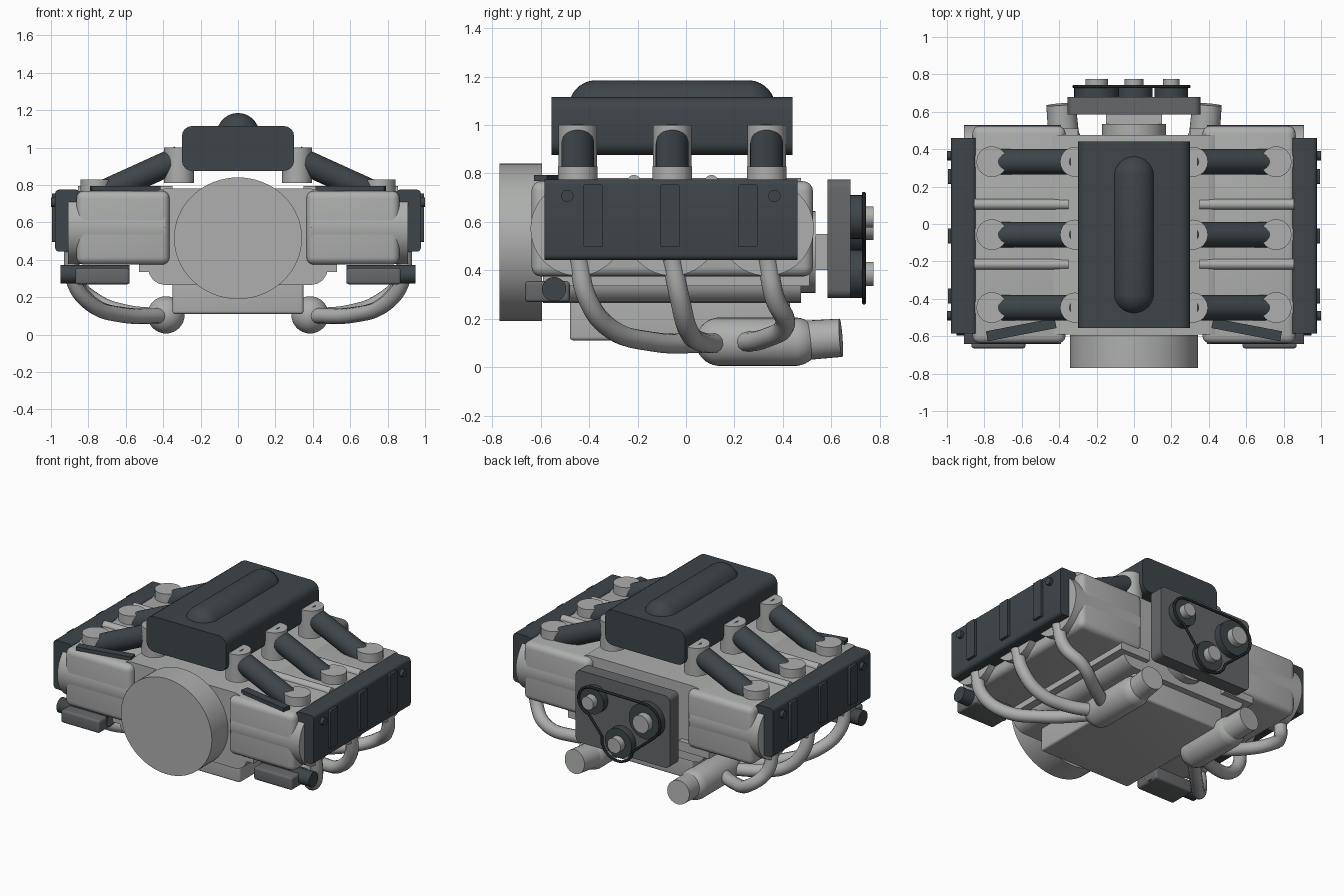
import bpy, bmesh, math
from mathutils import Vector, Matrix

cube = bpy.data.objects.get("Cube")
if cube:
    bpy.data.objects.remove(cube, do_unlink=True)


def material(name, rgb):
    m = bpy.data.materials.new(name)
    m.use_nodes = True
    m.diffuse_color = (*rgb, 1)
    m.node_tree.nodes["Principled BSDF"].inputs["Base Color"].default_value = (*rgb, 1)
    return m


ALLOY = material("light alloy grey", (0.42, 0.43, 0.42))
DARK = material("dark slate", (0.048, 0.06, 0.068))
MID = material("mid grey", (0.13, 0.135, 0.14))
BELT = material("belt black", (0.015, 0.018, 0.02))
parts = []


def finish(name, bm, mat):
    bmesh.ops.recalc_face_normals(bm, faces=bm.faces)
    me = bpy.data.meshes.new(name)
    bm.to_mesh(me)
    bm.free()
    me.materials.append(mat)
    ob = bpy.data.objects.new(name, me)
    bpy.context.collection.objects.link(ob)
    parts.append(ob)
    return ob


def box(name, xs, ys, zs, mat, bevel=0, axis=None, segs=4):
    """Box from ranges; bevels every edge or only those along one axis."""
    bm = bmesh.new()
    bmesh.ops.create_cube(bm, size=1)
    for v in bm.verts:
        v.co = [(r[0] + r[1]) / 2 + c * abs(r[1] - r[0]) for r, c in zip((xs, ys, zs), v.co)]
    if bevel:
        edges = [e for e in bm.edges if axis is None or
                 abs((e.verts[0].co - e.verts[1].co).normalized()[axis]) > 0.9]
        bmesh.ops.bevel(bm, geom=edges, offset=bevel, segments=segs, profile=0.5, affect="EDGES")
    return finish(name, bm, mat)


def rod(name, a, b, r, mat, r2=None, segs=32):
    """Cylinder or cone between two points."""
    a, b = Vector(a), Vector(b)
    bm = bmesh.new()
    turn = (b - a).to_track_quat("Z", "Y").to_matrix().to_4x4()
    bmesh.ops.create_cone(bm, cap_ends=True, segments=segs, radius1=r,
                          radius2=r if r2 is None else r2, depth=(b - a).length,
                          matrix=Matrix.Translation((a + b) / 2) @ turn)
    return finish(name, bm, mat)


def capsule(name, x, y0, y1, z, r, mat):
    """Capsule along y, from a sphere split at its equator."""
    bm = bmesh.new()
    bmesh.ops.create_uvsphere(bm, u_segments=32, v_segments=17, radius=r,
                              matrix=Matrix.Rotation(math.pi / 2, 4, "X"))
    for v in bm.verts:
        v.co += Vector((x, y1 - r if v.co.y > 0 else y0 + r, z))
    return finish(name, bm, mat)


def tube(name, points, r, mat, closed=False):
    """Round tube along a smooth path, or a straight-sided closed loop."""
    cu = bpy.data.curves.new(name, "CURVE")
    cu.dimensions = "3D"
    cu.bevel_depth, cu.bevel_resolution, cu.resolution_u = r, 4, 8
    cu.use_fill_caps = True
    if closed:
        sp = cu.splines.new("POLY")
        sp.points.add(len(points) - 1)
        for p, co in zip(sp.points, points):
            p.co = (*co, 1)
        sp.use_cyclic_u = True
    else:
        sp = cu.splines.new("BEZIER")
        sp.bezier_points.add(len(points) - 1)
        for p, co in zip(sp.bezier_points, points):
            p.co = co
            p.handle_left_type = p.handle_right_type = "AUTO"
    cu.materials.append(mat)
    ob = bpy.data.objects.new(name, cu)
    bpy.context.collection.objects.link(ob)
    parts.append(ob)


# Crankcase, sump and rear hub
box("crankcase", (-0.48, 0.48), (-0.59, 0.475), (0.265, 0.78), ALLOY, 0.09, 1)
box("sump", (-0.35, 0.35), (-0.48, 0.43), (0.11, 0.32), ALLOY, 0.015)
rod("rear_hub", (0, 0.46, 0.475), (0, 0.535, 0.475), 0.17, ALLOY)

# Flywheel housing with a fanned, fully smooth face
bm = bmesh.new()
bmesh.ops.create_cone(bm, cap_ends=True, cap_tris=True, segments=64, radius1=0.342,
                      radius2=0.342, depth=0.175, matrix=Matrix.Rotation(math.pi / 2, 4, "X"))
for v in bm.verts:
    v.co = (v.co.x, v.co.y - 0.682, v.co.z * 0.95 + 0.515)
flywheel = finish("flywheel_housing", bm, ALLOY)

# Intake plenum
box("plenum", (-0.3, 0.3), (-0.555, 0.44), (0.875, 1.115), DARK, 0.055, 1)
capsule("plenum_dome", 0, -0.485, 0.37, 1.07, 0.115, DARK)

cylinder_ys = (-0.447, -0.057, 0.333)
header_paths = (
    ((0.89, -0.445, 0.45), (0.88, -0.41, 0.29), (0.79, -0.32, 0.165),
     (0.62, -0.14, 0.105), (0.39, 0.1, 0.1)),
    ((0.89, -0.06, 0.45), (0.87, -0.025, 0.28), (0.76, 0.01, 0.15),
     (0.6, 0.06, 0.105), (0.39, 0.15, 0.1)),
    ((0.89, 0.335, 0.45), (0.87, 0.365, 0.29), (0.76, 0.41, 0.18),
     (0.6, 0.33, 0.12), (0.39, 0.2, 0.1)),
)

for s, side in ((1, "left"), (-1, "right")):
    # Cylinder bank and barrels
    box(side + "_cylinder_bank", (s * 0.366, s * 0.864), (-0.638, 0.524), (0.374, 0.768),
        ALLOY, 0.04)
    box(side + "_lower_rail", (s * 0.3, s * 0.53), (-0.59, 0.51), (0.335, 0.4), ALLOY)
    for y, path in zip(cylinder_ys, header_paths):
        rod(side + "_barrel", (s * 0.39, y, 0.572), (s * 0.91, y, 0.572), 0.195, ALLOY, segs=48)
        # Intake stub, runner and flange
        rod(side + "_intake_stub", (s * 0.315, y, 0.81), (s * 0.315, y, 1.0), 0.08, ALLOY)
        rod(side + "_intake_runner", (s * 0.31, y, 0.943), (s * 0.74, y, 0.748), 0.068, DARK)
        rod(side + "_runner_flange", (s * 0.76, y, 0.75), (s * 0.76, y, 0.828), 0.082, ALLOY)
        # Exhaust header
        tube(side + "_exhaust_header", [(s * x, py, z) for x, py, z in path], 0.041, ALLOY)
    for y in (0.105, -0.215):
        rod(side + "_cross_bar", (s * 0.35, y, 0.765), (s * 0.855, y, 0.765), 0.028, ALLOY)

    # Valve cover with ribs and bolts
    box(side + "_valve_cover", (s * 0.845, s * 0.978), (-0.585, 0.46), (0.443, 0.775), DARK, 0.022, 1)
    for y in (-0.385, -0.065, 0.255):
        box(side + "_cover_rib", (s * 0.95, s * 0.995), (y - 0.04, y + 0.04), (0.495, 0.755),
            DARK, 0.008, 0)
    for y in (-0.49, 0.365):
        rod(side + "_cover_bolt", (s * 0.96, y, 0.707), (s, y, 0.707), 0.025, DARK)

    # Front bracket bar lying at an angle on the bank
    bar = box(side + "_bracket_bar", (-0.187, 0.187), (-0.027, 0.027), (0.768, 0.793), DARK)
    bar.rotation_euler.z = -s * 0.19
    bar.location = (s * 0.603, -0.565, 0)

    # Pump body and its motor
    box(side + "_pump_body", (s * 0.58, s * 0.87), (-0.665, -0.48), (0.268, 0.355), MID, 0.015)
    rod(side + "_pump_motor", (s * 0.58, -0.545, 0.322), (s * 0.95, -0.545, 0.322), 0.05, DARK)

    # Exhaust collector and tailpipe
    capsule(side + "_collector", s * 0.385, 0.04, 0.55, 0.105, 0.1, ALLOY)
    rod(side + "_tailpipe", (s * 0.375, 0.46, 0.108), (s * 0.39, 0.64, 0.121), 0.082, ALLOY, 0.079)

# Rear accessory case
box("accessory_case", (-0.355, 0.355), (0.585, 0.68), (0.285, 0.775), MID, 0.035, 1)
box("case_mount", (-0.15, 0.15), (0.52, 0.6), (0.4, 0.55), ALLOY)

# Pulleys with hub caps: x, z, pulley radius, cap radius
for x, z, r, cap in ((0.2, 0.62, 0.09, 0.044), (-0.2, 0.585, 0.12, 0.06), (0, 0.385, 0.1, 0.05)):
    rod("pulley", (x, 0.67, z), (x, 0.728, z), r, DARK)
    rod("pulley_cap", (x, 0.72, z), (x, 0.775, z), cap, ALLOY)


# Drive belt following the three pulleys
def arc(x, z, r, a0, a1, n=8):
    angles = [math.radians(a0 + (a1 - a0) * i / n) for i in range(n + 1)]
    return [(x + r * math.cos(a), 0.735, z + r * math.sin(a)) for a in angles]


tube("drive_belt", arc(0.2, 0.62, 0.095, -80, 90) + arc(-0.2, 0.59, 0.12, 90, 235)
     + arc(0, 0.385, 0.12, 190, 370), 0.009, BELT, closed=True)

# Convert tubes to meshes and shade
bpy.ops.object.select_all(action="DESELECT")
for ob in parts:
    ob.select_set(True)
bpy.context.view_layer.objects.active = flywheel
bpy.ops.object.convert(target="MESH")
bpy.ops.object.shade_smooth_by_angle(angle=math.radians(35))
bpy.ops.object.select_all(action="DESELECT")
flywheel.select_set(True)
bpy.ops.object.shade_smooth()
